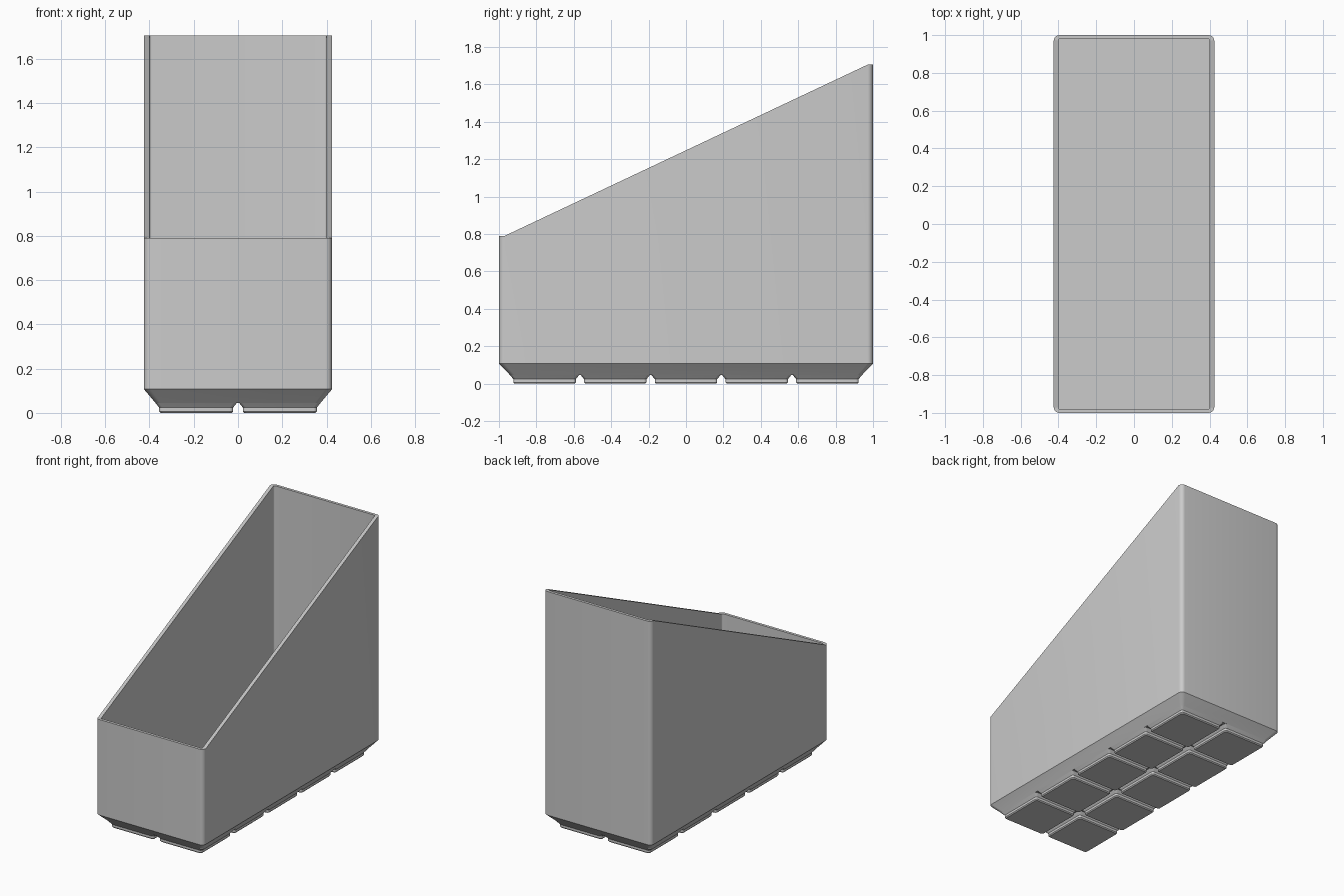
import bpy, bmesh, math

if "Cube" in bpy.data.objects:
    bpy.data.objects.remove(bpy.data.objects["Cube"])

SEG = 6                        # segments in each rounded corner
PITCH = 0.378                  # spacing of the feet
Y_KINK = 0.97                  # where the sloping rim levels off
Z_FRONT, Z_BACK = 0.79, 1.705

grey = bpy.data.materials.new("light grey")
grey.diffuse_color = (0.6, 0.6, 0.6, 1)
grey.use_nodes = True
grey.node_tree.nodes["Principled BSDF"].inputs["Base Color"].default_value = grey.diffuse_color


def ring(bm, hx, hy, r, height, cx=0, cy=0):
    """Rounded rectangle of vertices; height is a function of y."""
    verts = []
    for k, (sx, sy) in enumerate([(1, 1), (-1, 1), (-1, -1), (1, -1)]):
        for i in range(SEG + 1):
            a = math.pi / 2 * (k + i / SEG)
            x = cx + sx * (hx - r) + r * math.cos(a)
            y = cy + sy * (hy - r) + r * math.sin(a)
            verts.append(bm.verts.new((x, y, height(y))))
    return verts


def loft(bm, rings):
    n = len(rings[0])
    for a, b in zip(rings, rings[1:]):
        for i in range(n):
            j = (i + 1) % n
            bm.faces.new((a[i], a[j], b[j], b[i]))


def finish(bm, name):
    mesh = bpy.data.meshes.new(name)
    bm.to_mesh(mesh)
    bm.free()
    mesh.materials.append(grey)
    ob = bpy.data.objects.new(name, mesh)
    bpy.context.collection.objects.link(ob)
    bpy.ops.object.select_all(action='DESELECT')
    ob.select_set(True)
    bpy.context.view_layer.objects.active = ob
    bpy.ops.object.shade_smooth_by_angle(angle=math.radians(30))


def flat(z):
    return lambda y: z


def rim(y):
    t = (y + Y_KINK) / (2 * Y_KINK)
    return Z_FRONT + (Z_BACK - Z_FRONT) * min(1, max(0, t))


# Open bin: chamfered base, outer wall, sloping rim, inner wall and floor
bm = bmesh.new()
rings = [
    ring(bm, 0.373, 0.94, 0.025, flat(0.045)),
    ring(bm, 0.425, 1.0, 0.03, flat(0.107)),
    ring(bm, 0.425, 1.0, 0.03, rim),
    ring(bm, 0.4, 0.98, 0.01, rim),
    ring(bm, 0.4, 0.98, 0.01, flat(0.12)),
]
loft(bm, rings)
bm.faces.new(rings[0][::-1])
bm.faces.new(rings[-1])
finish(bm, "bin_body")

# Two by five grid of feet that flare into the base
for col in range(2):
    for row in range(5):
        bm = bmesh.new()
        cx, cy = (col - 0.5) * PITCH, (row - 2) * PITCH
        profile = [(0.161, 0), (0.167, 0.007), (0.167, 0.024), (0.184, 0.045)]
        rings = [ring(bm, h, h, 0.015, flat(z), cx, cy) for h, z in profile]
        loft(bm, rings)
        bm.faces.new(rings[0][::-1])
        finish(bm, f"foot_{col + 1}_{row + 1}")
